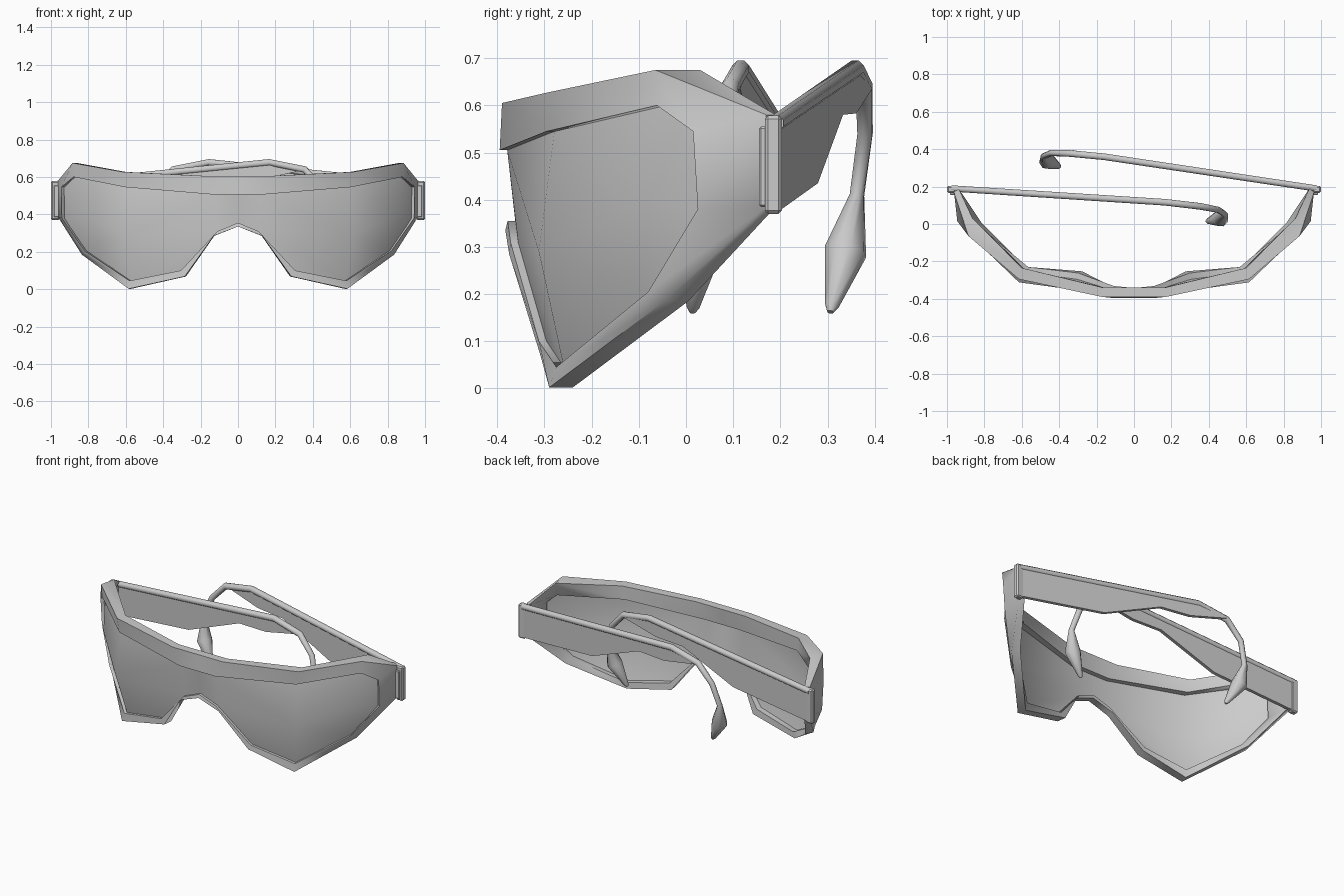
import bpy, bmesh, math
from mathutils import Vector

if "Cube" in bpy.data.objects:
    bpy.data.objects.remove(bpy.data.objects["Cube"])


def finish(name, bm, mirror=False, angle=35):
    bmesh.ops.recalc_face_normals(bm, faces=bm.faces)
    me = bpy.data.meshes.new(name)
    bm.to_mesh(me)
    bm.free()
    ob = bpy.data.objects.new(name, me)
    bpy.context.collection.objects.link(ob)
    bpy.ops.object.select_all(action='DESELECT')
    ob.select_set(True)
    bpy.context.view_layer.objects.active = ob
    bpy.ops.object.shade_smooth_by_angle(angle=math.radians(angle))
    if mirror:
        m = ob.modifiers.new("mirror", 'MIRROR')
        m.merge_threshold = 0.001
    return ob


# half outline of the wraparound front: outer edge, lens edge, rim depth
RIM = [
    ((0, -.39, .605), (0, -.395, .505), .05),
    ((.17, -.39, .605), (.12, -.395, .505), .05),
    ((.615, -.295, .627), (.60, -.295, .545), .06),
    ((.885, -.065, .675), (.88, -.062, .60), .095),
    ((.962, .17, .58), (.945, .015, .545), .02),
    ((.962, .17, .385), (.942, .025, .38), .02),
    ((.835, -.045, .185), (.82, -.08, .205), .05),
    ((.585, -.29, .002), (.58, -.275, .045), .05),
    ((.285, -.308, .068), (.305, -.312, .10), .055),
    ((.13, -.375, .285), (.11, -.372, .31), .045),
    ((0, -.383, .335), (0, -.378, .355), .04),
]


def back(p, d, k=.975):
    return (p[0] * k, p[1] + d, p[2])


# frame rim: closed four-sided section along the outline
bm = bmesh.new()
rows = [[bm.verts.new(c) for c in (o, i, back(i, d * .9), back(o, d))]
        for o, i, d in RIM]
for a, b in zip(rows, rows[1:]):
    for k in range(4):
        j = (k + 1) % 4
        bm.faces.new((a[k], a[j], b[j], b[k]))
finish("frame_rim", bm, True, 48)

# lens: strips with a slight vertical bulge, set just behind the rim front
bm = bmesh.new()
v = [bm.verts.new(back(i, .016, .988)) for _, i, _ in RIM]
m2, m3 = bm.verts.new((.615, -.312, .29)), bm.verts.new((.862, -.075, .40))
for strip in ((v[0], v[1], v[9], v[10]), (v[1], v[2], m2, v[9]), (v[9], m2, v[7], v[8]),
              (v[2], v[3], m3, m2), (m2, m3, v[6], v[7]),
              (v[3], v[4], v[5], m3), (m3, v[5], v[6])):
    bm.faces.new(strip)
finish("lens", bm, True, 60)


# hinge blocks
def box(name, x, y, z, bevel):
    bm = bmesh.new()
    bmesh.ops.create_cube(bm, size=1)
    for w in bm.verts:
        w.co = [(r[0] + r[1]) / 2 + c * (r[1] - r[0]) for r, c in zip((x, y, z), w.co)]
    bmesh.ops.bevel(bm, geom=bm.edges[:], offset=bevel, segments=1, affect='EDGES')
    finish(name, bm, True)


box("hinge_block", (.955, 1.0), (.167, .203), (.37, .578), .007)
box("hinge_plate", (.95, .985), (.155, .18), (.385, .555), .004)


# folded temples, drawn in local (length, inward, height) and swung about the hinge
def temple(side, swing, label):
    ca, sa = math.cos(swing), math.sin(swing)

    def place(u, n, w):
        return Vector((side * (.975 - u * ca - n * sa), .19 + u * sa - n * ca, w))

    # rod and ear tip: tapered eight-sided sweep
    path = [(0, 0, .562, .018), (1.145, 0, .678, .019), (1.335, .01, .64, .019),
            (1.43, .022, .54, .017), (1.468, .045, .41, .016),
            (1.445, .066, .29, .046), (1.38, .086, .175, .015), (1.372, .088, .162, .007)]
    pts = [place(*p[:3]) for p in path]
    across = Vector((side * -sa, -ca, 0))
    bm = bmesh.new()
    rings = []
    for i, p in enumerate(pts):
        t = (pts[min(i + 1, len(pts) - 1)] - pts[max(i - 1, 0)]).normalized()
        s = (across - t * across.dot(t)).normalized()
        up = t.cross(s)
        r = path[i][3]
        rings.append([bm.verts.new(p + r * (s * math.cos(a) + up * math.sin(a)))
                      for a in (math.tau * (k + .5) / 8 for k in range(8))])
    for a, b in zip(rings, rings[1:]):
        for k in range(8):
            j = (k + 1) % 8
            bm.faces.new((a[k], a[j], b[j], b[k]))
    bm.faces.new(rings[0])
    bm.faces.new(rings[-1])
    finish(label + "_temple_rod", bm, angle=50)

    # web panel hanging under the rod
    outline = [(0, .56), (1.145, .675), (1.32, .635), (1.09, .583),
               (.90, .58), (.54, .435), (0, .378)]
    bm = bmesh.new()
    near, far = [[bm.verts.new(place(u, n, w)) for u, w in outline] for n in (-.01, .01)]
    bm.faces.new(near)
    bm.faces.new(far)
    for k in range(len(outline)):
        j = (k + 1) % len(outline)
        bm.faces.new((near[k], near[j], far[j], far[k]))
    finish(label + "_temple_panel", bm)


temple(1, math.radians(8.5), "right")
temple(-1, math.radians(-3.7), "left")
